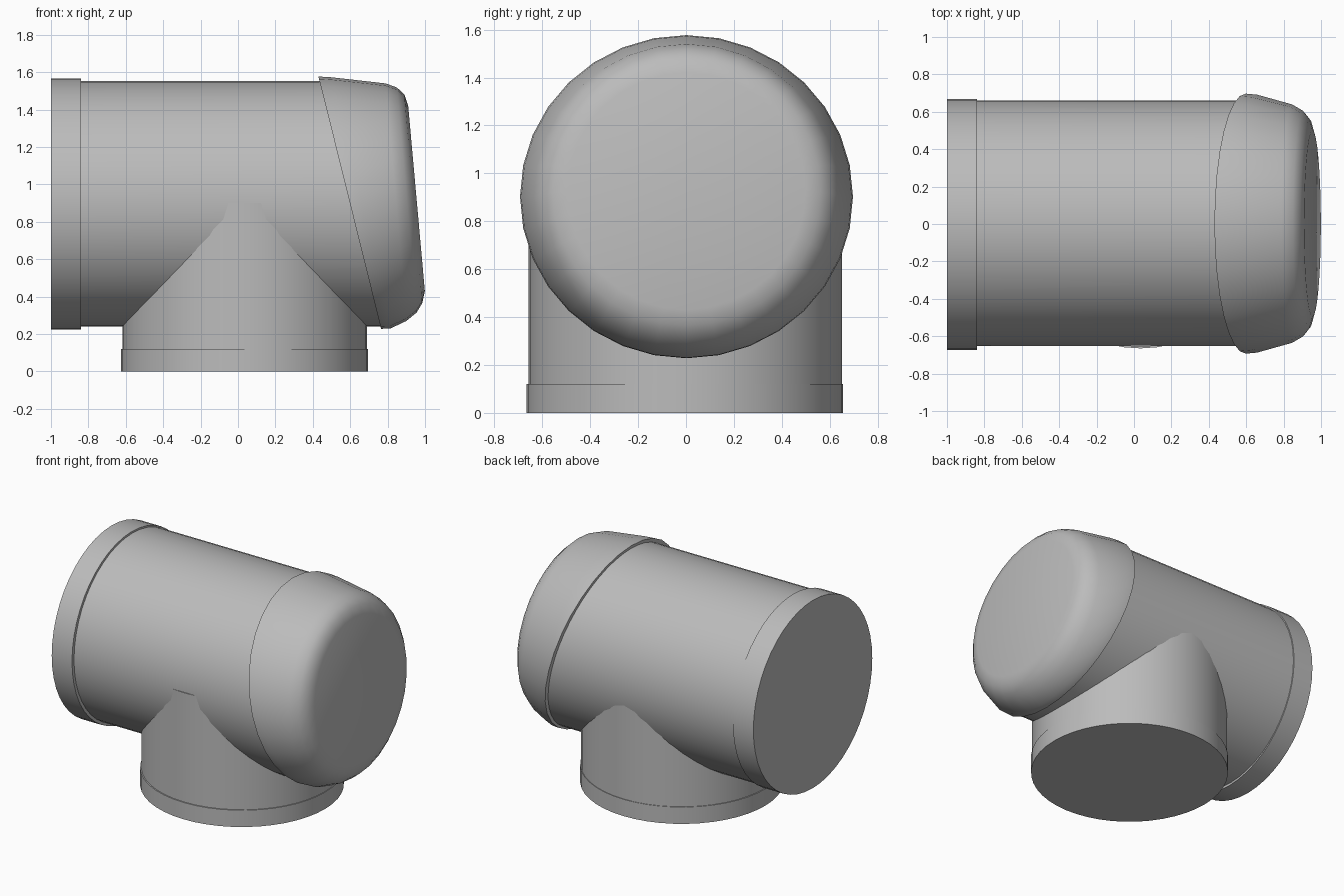
import bpy, bmesh, math

old = bpy.data.objects.get("Cube")
if old:
    bpy.data.objects.remove(old, do_unlink=True)

grey = bpy.data.materials.new("plain grey")
grey.use_nodes = True
colour = (0.5, 0.5, 0.5, 1)
grey.diffuse_color = colour
grey.node_tree.nodes["Principled BSDF"].inputs["Base Color"].default_value = colour


def loft(name, rings, y_mid, y_radius=None, sides=48):
    """Skin closed rings; each ring is spanned by two opposite (x, z) points."""
    bm = bmesh.new()
    loops = []
    for (ax, az), (bx, bz) in rings:
        half = math.hypot(ax - bx, az - bz) / 2
        ry = y_radius or half
        loop = []
        for i in range(sides):
            a = math.tau * i / sides
            t = (1 + math.cos(a)) / 2
            loop.append(bm.verts.new((bx + (ax - bx) * t,
                                      y_mid + ry * math.sin(a),
                                      bz + (az - bz) * t)))
        loops.append(loop)
    for lo, hi in zip(loops, loops[1:]):
        for i in range(sides):
            j = (i + 1) % sides
            bm.faces.new((lo[i], lo[j], hi[j], hi[i]))
    bm.faces.new(loops[0])
    bm.faces.new(loops[-1])
    bmesh.ops.recalc_face_normals(bm, faces=bm.faces)
    mesh = bpy.data.meshes.new(name)
    bm.to_mesh(mesh)
    bm.free()
    mesh.materials.append(grey)
    obj = bpy.data.objects.new(name, mesh)
    bpy.context.collection.objects.link(obj)
    bpy.ops.object.select_all(action='DESELECT')
    obj.select_set(True)
    bpy.context.view_layer.objects.active = obj
    bpy.ops.object.shade_smooth_by_angle(angle=math.radians(35))
    return obj


# Horizontal pipe, its far end cut on the slant of the cap rim
loft("main_pipe", [((-0.98, 1.553), (-0.98, 0.241)),
                   ((0.46, 1.553), (0.79, 0.241))], 0.005, 0.656)
loft("main_collar", [((-1, 1.567), (-1, 0.225)),
                     ((-0.84, 1.567), (-0.84, 0.225))], -0.003)

# Branch pipe and its collar
loft("branch_pipe", [((-0.618, 0.02), (0.69, 0.02)),
                     ((-0.618, 0.9), (0.69, 0.9))], -0.003)
loft("branch_collar", [((-0.625, 0), (0.695, 0)),
                       ((-0.625, 0.12), (0.695, 0.12))], -0.005)

# Slanted end cap with a rounded shoulder
cap = [((0.43, 1.577), (0.765, 0.228)),
       ((0.50, 1.573), (0.815, 0.230)),
       ((0.79, 1.540), (0.90, 0.270)),
       ((0.85, 1.518), (0.955, 0.315)),
       ((0.89, 1.480), (0.985, 0.365)),
       ((0.91, 1.420), (0.999, 0.430))]
loft("end_cap", cap, 0.002, sides=32)
